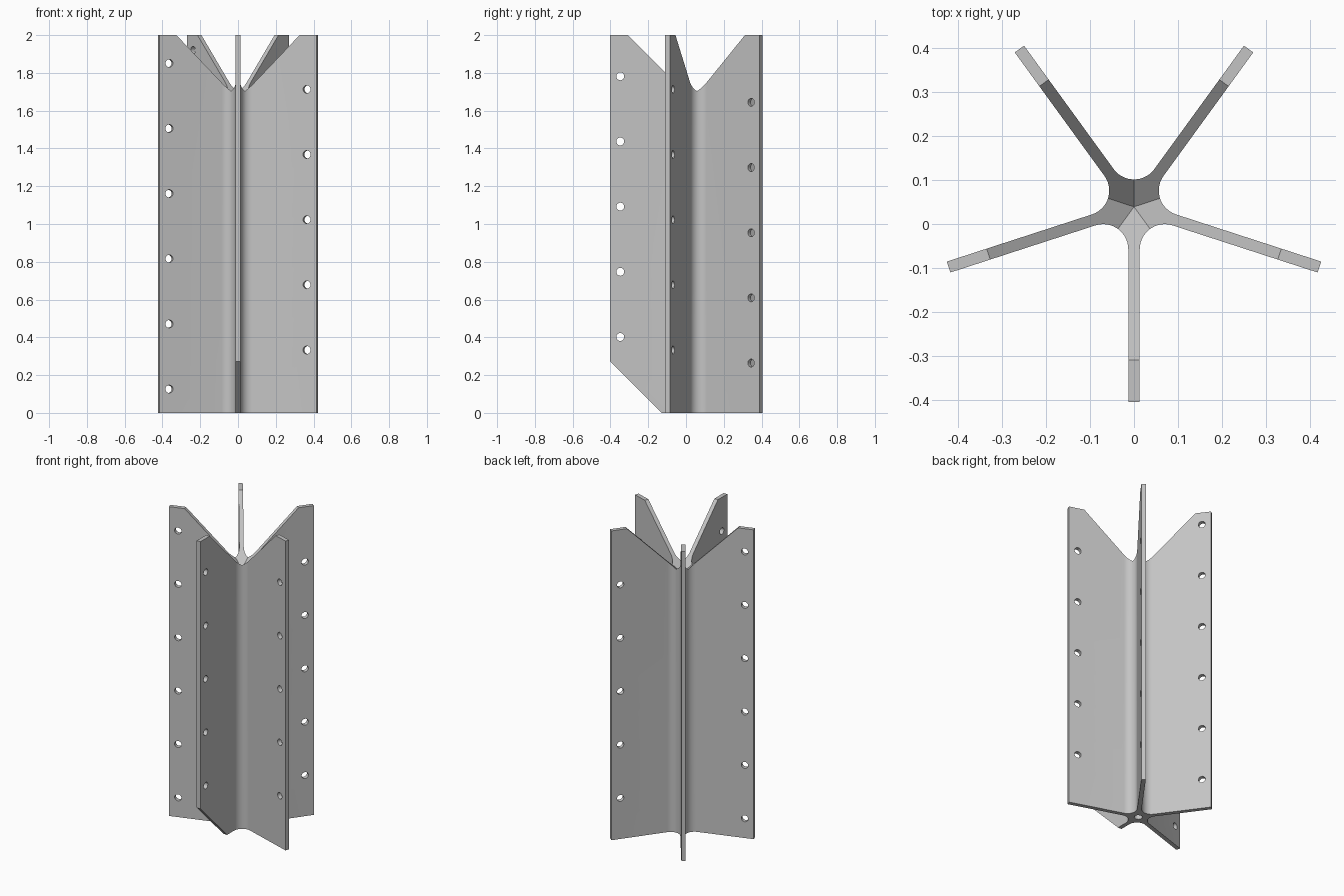
import bpy, bmesh
from math import radians, cos, sin, pi
from mathutils import Matrix, Vector

cube = bpy.data.objects.get("Cube")
if cube:
    bpy.data.objects.remove(cube, do_unlink=True)

FINS = 5
CENTRE_Y = 0.039
HEIGHT = 2.0
REACH = 0.442          # fin tip distance from the axis
HALF = 0.013           # half of the fin thickness
ROOT = 0.062           # axis to the bottom of the fillet
HALF_ANGLE = pi / FINS
FILLET_D = (ROOT - HALF) / (1 - sin(HALF_ANGLE))
FILLET_R = FILLET_D - ROOT
FILLET_STEPS = 13
CUT_START = 0.347      # where the top slope meets the flat fin top
HOLE_R, HOLE_DIST, PITCH = 0.021, 0.387, 0.345
axis = Vector((0, CENTRE_Y, 0))


def polar(r, a):
    return Vector((r * cos(a), r * sin(a), 0))


def fin_angle(i):
    return radians(-90) + i * 2 * HALF_ANGLE


def new_object(name, bm):
    bmesh.ops.recalc_face_normals(bm, faces=bm.faces)
    mesh = bpy.data.meshes.new(name)
    bm.to_mesh(mesh)
    bm.free()
    obj = bpy.data.objects.new(name, mesh)
    bpy.context.collection.objects.link(obj)
    return obj


def prism(bm, points, offset):
    low = [bm.verts.new(p) for p in points]
    high = [bm.verts.new(p + offset) for p in points]
    bm.faces.new(low[::-1])
    bm.faces.new(high)
    for i in range(len(points)):
        j = (i + 1) % len(points)
        bm.faces.new((low[i], low[j], high[j], high[i]))


# Star profile: square fin tips joined by round fillets
profile = []
sweep = pi / 2 - HALF_ANGLE
for i in range(FINS):
    a = fin_angle(i)
    side = polar(HALF, a + pi / 2)
    profile += [axis + polar(REACH, a) - side, axis + polar(REACH, a) + side]
    mid = a + HALF_ANGLE
    for k in range(FILLET_STEPS + 1):
        t = mid + pi + sweep - 2 * sweep * k / FILLET_STEPS
        profile.append(axis + polar(FILLET_D, mid) + polar(FILLET_R, t))
bm = bmesh.new()
prism(bm, profile, Vector((0, 0, HEIGHT)))
post = new_object("finned_post", bm)

# Cutters
bm = bmesh.new()

# Funnel with one 45 degree face per fin
over = 0.15
rim_r = (CUT_START + over) / cos(HALF_ANGLE)
rim = [bm.verts.new(axis + polar(rim_r, fin_angle(i) + HALF_ANGLE)
                    + Vector((0, 0, HEIGHT + over))) for i in range(FINS)]
tip = bm.verts.new(axis + Vector((0, 0, HEIGHT - CUT_START)))
bm.faces.new(rim)
for i in range(FINS):
    bm.faces.new((rim[(i + 1) % FINS], rim[i], tip))

# Slanted foot on the front fin
foot = [(-0.03, -0.1), (-0.50, 0.37), (-0.50, -0.1)]
prism(bm, [Vector((-0.05, y, z)) for y, z in foot], Vector((0.1, 0, 0)))

# Spiral of bolt holes along the fins
for i in range(FINS):
    a = fin_angle(i)
    z = 0.402 - i * PITCH / FINS
    while z < HEIGHT - 0.05:
        place = (Matrix.Translation(axis + polar(HOLE_DIST, a) + Vector((0, 0, z)))
                 @ Matrix.Rotation(a, 4, 'Z') @ Matrix.Rotation(pi / 2, 4, 'X'))
        bmesh.ops.create_cone(bm, cap_ends=True, segments=20, radius1=HOLE_R,
                              radius2=HOLE_R, depth=0.08, matrix=place)
        z += PITCH

# Blind hole in the base
bmesh.ops.create_cone(bm, cap_ends=True, segments=20, radius1=0.024, radius2=0.024,
                      depth=0.2, matrix=Matrix.Translation(axis))
cutter = new_object("post_cutter", bm)
cutter.hide_render = True

# Cut, then drop the cutter
bpy.ops.object.select_all(action='DESELECT')
bpy.context.view_layer.objects.active = post
post.select_set(True)
mod = post.modifiers.new("cuts", 'BOOLEAN')
mod.operation = 'DIFFERENCE'
mod.solver = 'EXACT'
mod.object = cutter
bpy.ops.object.modifier_apply(modifier=mod.name)
bpy.data.objects.remove(cutter, do_unlink=True)
bpy.ops.object.shade_smooth_by_angle(angle=radians(25))

# Single grey metal
grey = bpy.data.materials.new("light_grey")
grey.use_nodes = True
colour = (0.55, 0.55, 0.55, 1)
grey.diffuse_color = colour
grey.node_tree.nodes["Principled BSDF"].inputs["Base Color"].default_value = colour
post.data.materials.clear()
post.data.materials.append(grey)
